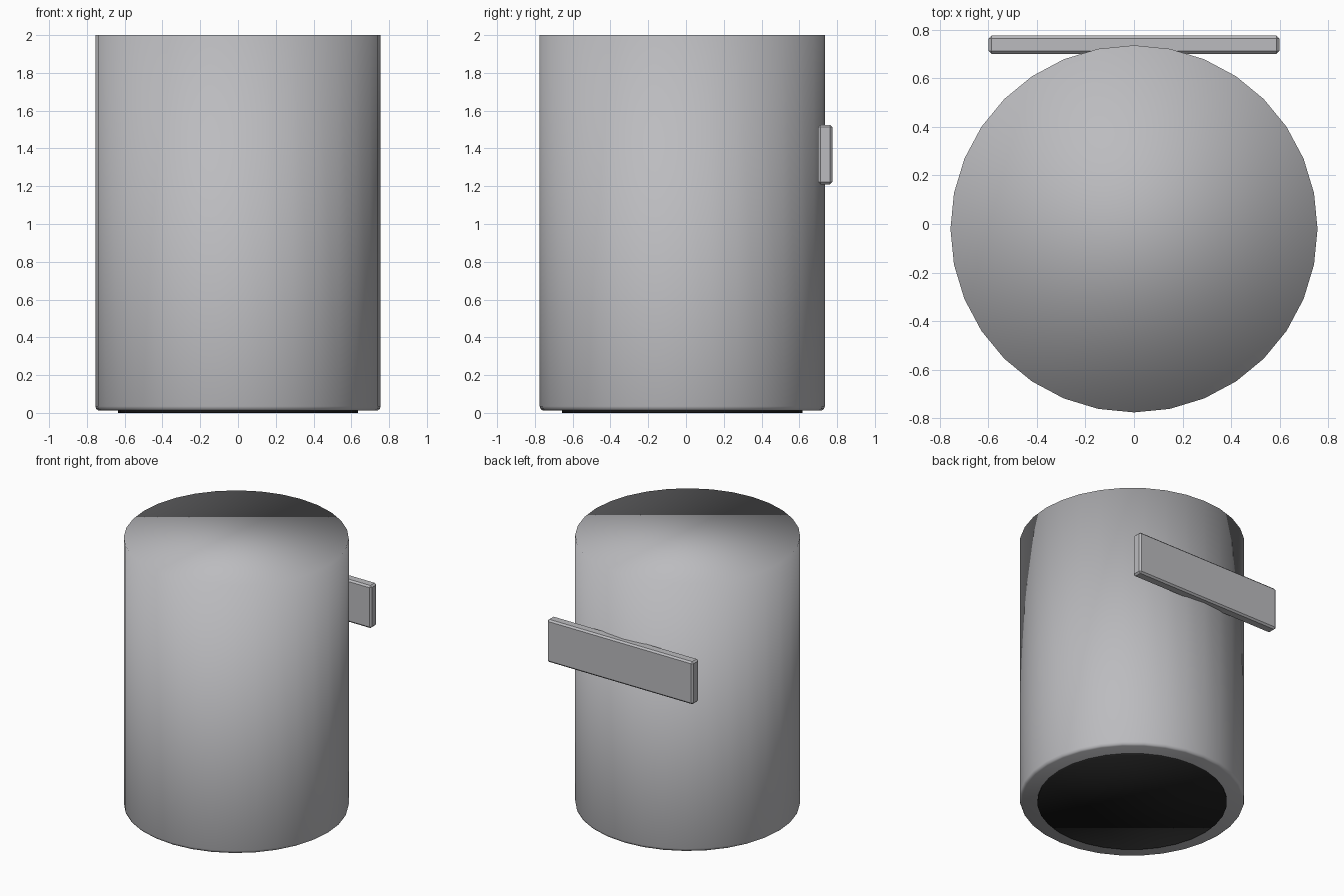
import bpy, bmesh
from math import cos, sin, tau

cube = bpy.data.objects.get("Cube")
if cube:
    bpy.data.objects.remove(cube, do_unlink=True)


def material(name, rgb):
    m = bpy.data.materials.new(name)
    m.use_nodes = True
    m.diffuse_color = (*rgb, 1)
    m.node_tree.nodes["Principled BSDF"].inputs["Base Color"].default_value = (*rgb, 1)
    return m


def finish(name, bm, mat, smooth):
    bmesh.ops.recalc_face_normals(bm, faces=bm.faces)
    for f in bm.faces:
        f.smooth = smooth
    mesh = bpy.data.meshes.new(name)
    bm.to_mesh(mesh)
    bm.free()
    mesh.materials.append(mat)
    ob = bpy.data.objects.new(name, mesh)
    bpy.context.collection.objects.link(ob)
    return ob


def turned(name, profile, mat, y, sides=32):
    """Closed solid turned from (radius, height) pairs, smooth all over."""
    bm = bmesh.new()
    rings = [[bm.verts.new((r * cos(tau * i / sides), y + r * sin(tau * i / sides), z))
              for i in range(sides)] for r, z in profile]
    for a, b in zip(rings, rings[1:]):
        for i in range(sides):
            j = (i + 1) % sides
            bm.faces.new((a[i], a[j], b[j], b[i]))
    bm.faces.new(rings[0])
    bm.faces.new(rings[-1])
    return finish(name, bm, mat, smooth=True)


grey = material("light grey", (0.5, 0.5, 0.52))
black = material("black", (0.012, 0.012, 0.012))
centre_y = -0.02

# Body: plain cylinder with a small rounded lower rim
turned("body", [(0.755, 2), (0.755, 0.035), (0.75, 0.02), (0.738, 0.012)], grey, centre_y)

# Dark disc set under the body
turned("base_disc", [(0.636, 0.02), (0.636, 0)], black, centre_y)

# Flat bar across the back with softened edges
bm = bmesh.new()
bmesh.ops.create_cube(bm, size=1)
bmesh.ops.scale(bm, vec=(1.195, 0.075, 0.315), verts=bm.verts)
bmesh.ops.translate(bm, vec=(0, 0.7375, 1.3675), verts=bm.verts)
bmesh.ops.bevel(bm, geom=bm.edges[:], offset=0.012, segments=1, affect='EDGES')
finish("back_bar", bm, grey, smooth=False)
